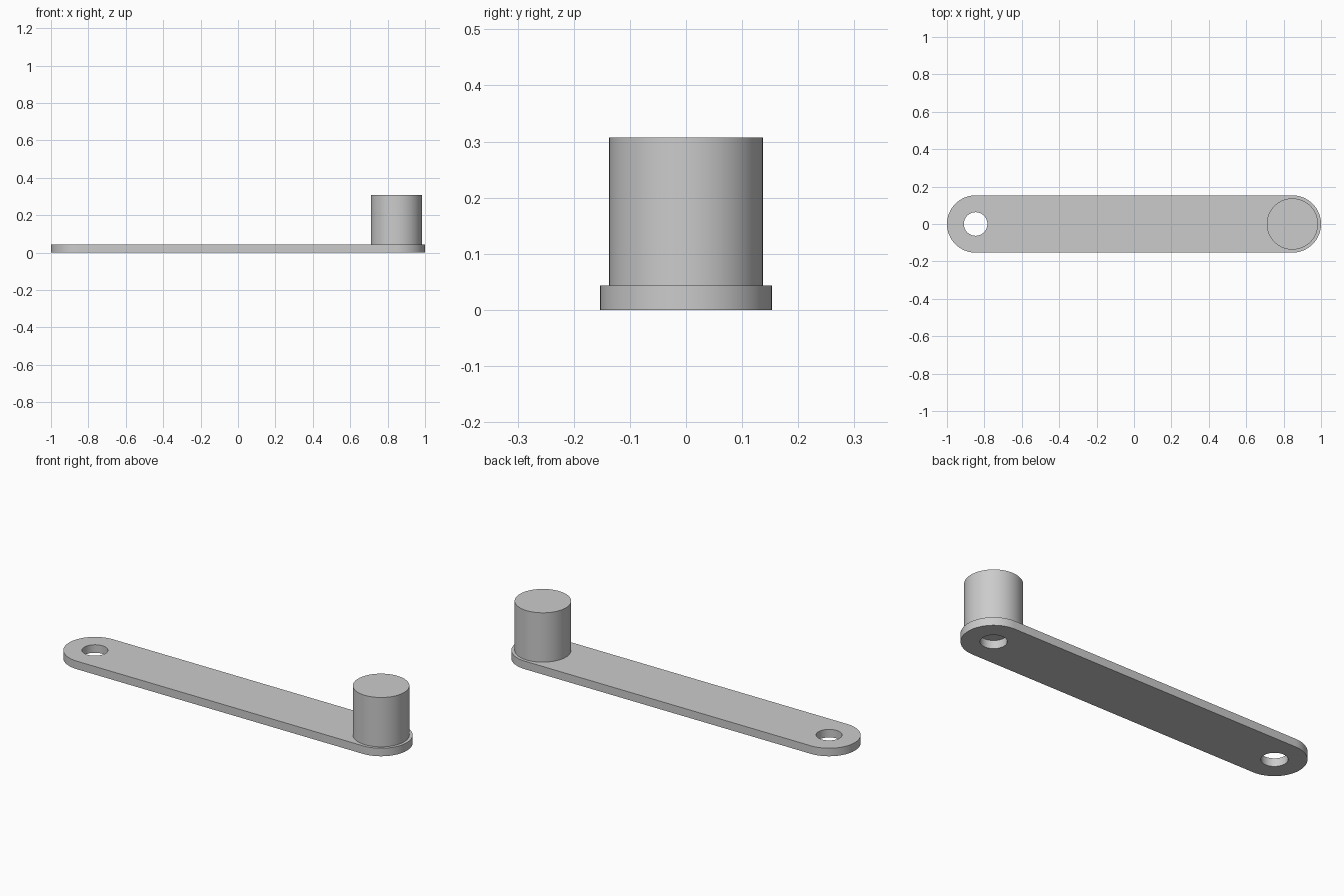
import bpy
import bmesh
from math import cos, sin, pi, radians

if "Cube" in bpy.data.objects:
    bpy.data.objects.remove(bpy.data.objects["Cube"], do_unlink=True)

PIVOT = 0.847      # distance of each rounded end's centre from the middle
END_R = 0.153
HOLE_R = 0.063
PEG_R = 0.137
THICK = 0.043
TOP = 0.307
SEGS = 64

GREY = (0.6, 0.6, 0.6, 1.0)
grey = bpy.data.materials.new("light_grey")
grey.use_nodes = True
grey.diffuse_color = GREY
grey.node_tree.nodes["Principled BSDF"].inputs["Base Color"].default_value = GREY


def arc(cx, radius, start, sweep, count):
    return [(cx + radius * cos(start + sweep * i / count),
             radius * sin(start + sweep * i / count)) for i in range(count + 1)]


def add_prism(name, loops, z0, z1):
    """Fill flat loops (outline first, then holes) and extrude them upwards."""
    bm = bmesh.new()
    edges = []
    for loop in loops:
        verts = [bm.verts.new((x, y, z0)) for x, y in loop]
        edges += [bm.edges.new((v, verts[i - 1])) for i, v in enumerate(verts)]
    bmesh.ops.triangle_fill(bm, edges=edges, use_beauty=True)
    geom = bmesh.ops.extrude_face_region(bm, geom=bm.faces[:], use_keep_orig=True)["geom"]
    moved = [g for g in geom if isinstance(g, bmesh.types.BMVert)]
    bmesh.ops.translate(bm, verts=moved, vec=(0, 0, z1 - z0))
    bmesh.ops.recalc_face_normals(bm, faces=bm.faces[:])
    mesh = bpy.data.meshes.new(name)
    bm.to_mesh(mesh)
    bm.free()
    mesh.materials.append(grey)
    obj = bpy.data.objects.new(name, mesh)
    bpy.context.collection.objects.link(obj)
    bpy.ops.object.select_all(action="DESELECT")
    obj.select_set(True)
    bpy.context.view_layer.objects.active = obj
    bpy.ops.object.shade_smooth_by_angle(angle=radians(30))
    return obj


# Flat arm with rounded ends and a hole at each end
outline = (arc(PIVOT, END_R, -pi / 2, pi, SEGS // 2)
           + arc(-PIVOT, END_R, pi / 2, pi, SEGS // 2))
holes = [arc(side * PIVOT, HOLE_R, 0, 2 * pi, SEGS)[:-1] for side in (-1, 1)]
add_prism("crank_arm", [outline] + holes, 0, THICK)

# Solid peg standing on the arm, closing the hole beneath it
add_prism("handle_peg", [arc(PIVOT, PEG_R, 0, 2 * pi, SEGS)[:-1]], THICK, TOP)
